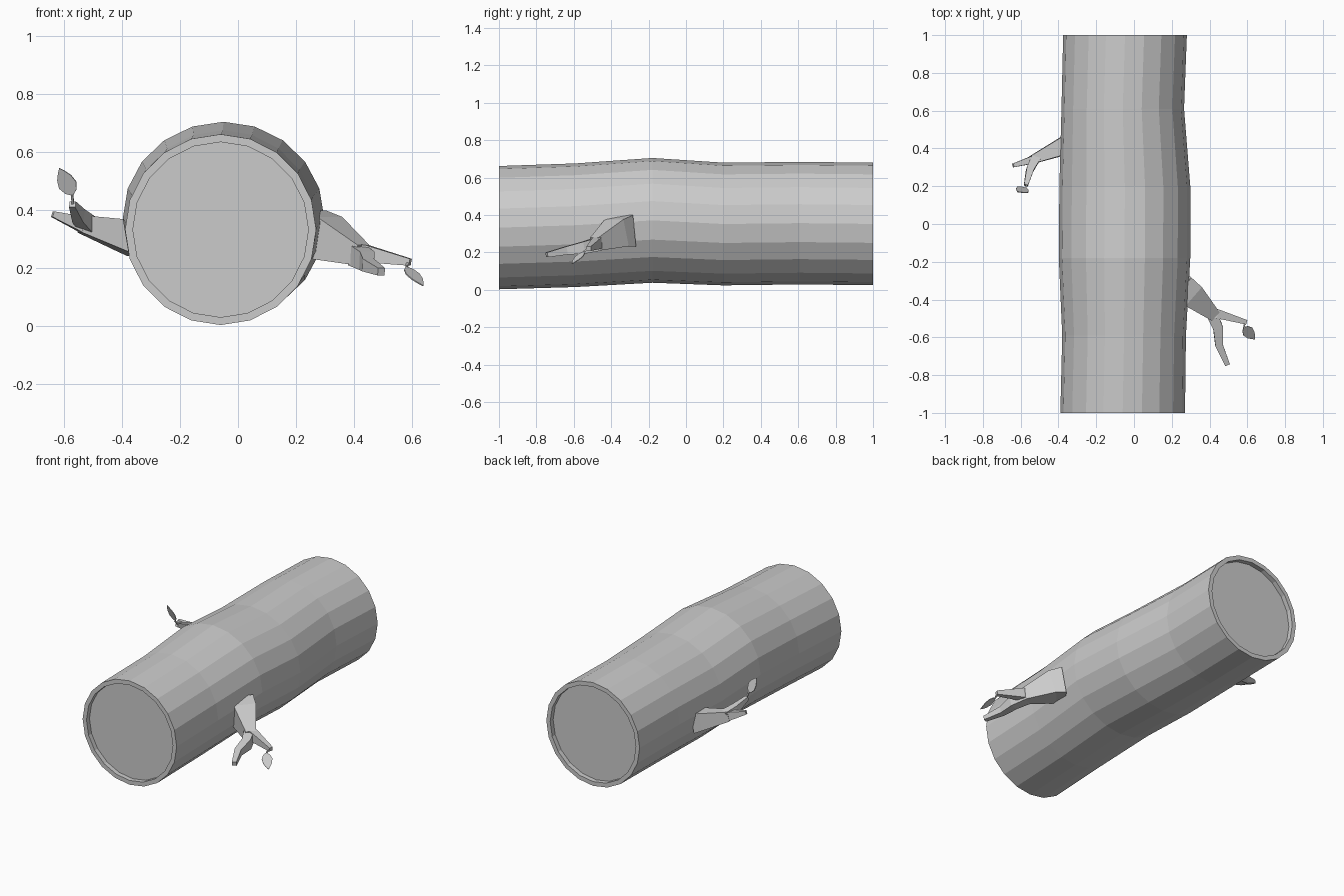
import bpy, math
from mathutils import Vector

if "Cube" in bpy.data.objects:
    bpy.data.objects.remove(bpy.data.objects["Cube"])

N = 20


def make(name, verts, faces):
    me = bpy.data.meshes.new(name)
    me.from_pydata([tuple(v) for v in verts], [], faces)
    me.update()
    ob = bpy.data.objects.new(name, me)
    bpy.context.collection.objects.link(ob)
    return ob


def loft(name, rings):
    """Skin a list of equal-length rings and cap both ends."""
    n = len(rings[0])
    verts = [v for r in rings for v in r]
    faces = [list(range(n))[::-1]]
    for i in range(len(rings) - 1):
        for j in range(n):
            k = (j + 1) % n
            faces.append([i*n + j, i*n + k, (i+1)*n + k, (i+1)*n + j])
    faces.append([(len(rings)-1)*n + j for j in range(n)])
    return make(name, verts, faces)


def log_ring(y, x0, x1, z0, z1, inset=0.0):
    cx, cz = (x0 + x1) / 2, (z0 + z1) / 2
    rx, rz = (x1 - x0) / 2 - inset, (z1 - z0) / 2 - inset
    return [Vector((cx + rx*math.sin(2*math.pi*j/N), y,
                    cz + rz*math.cos(2*math.pi*j/N))) for j in range(N)]


# Log: slightly wavy trunk with bark rim around recessed end faces
front = (-0.39, 0.27, 0.003, 0.662)
back = (-0.375, 0.28, 0.025, 0.68)
rings = [
    log_ring(-0.97, *front, inset=0.027),
    log_ring(-1.0, *front, inset=0.027),
    log_ring(-1.0, *front),
    log_ring(-0.59, -0.38, 0.275, 0.015, 0.676),
    log_ring(-0.18, -0.398, 0.298, 0.038, 0.705),
    log_ring(0.2, -0.395, 0.298, 0.024, 0.68),
    log_ring(0.61, -0.384, 0.265, 0.029, 0.684),
    log_ring(1.0, *back),
    log_ring(1.0, *back, inset=0.027),
    log_ring(0.97, *back, inset=0.027),
]
loft("log", rings)


def limb(name, sections):
    """Four-sided tapering limb; sections are (centre, half width, half height)."""
    pts = [Vector(s[0]) for s in sections]
    out = []
    for i, (c, w, h) in enumerate(sections):
        d = (pts[min(i+1, len(pts)-1)] - pts[max(i-1, 0)]).normalized()
        side = d.cross(Vector((0, 0, 1))).normalized()
        up = side.cross(d)
        out.append([pts[i] + side*w*a + up*h*b
                    for a, b in ((-1, -1), (1, -1), (1, 1), (-1, 1))])
    return loft(name, out)


def leaf(name, base, tip, wdir, width):
    """Thin pointed oval leaf."""
    base, tip, wdir = Vector(base), Vector(tip), Vector(wdir).normalized()
    axis = tip - base
    wdir = (wdir - axis * wdir.dot(axis) / axis.length_squared).normalized()
    nrm = axis.cross(wdir).normalized() * 0.002
    prof = [(0, 0), (.15, .65), (.38, 1), (.65, .8), (.87, .35), (1, 0)]
    outline = prof + [(t, -w) for t, w in prof[-2:0:-1]]
    pts = [base + axis*t + wdir*w*width/2 for t, w in outline]
    return loft(name, [[p - nrm for p in pts], [p + nrm for p in pts]])


# Right branch
limb("right_branch", [((0.25, -0.33, 0.315), 0.07, 0.085),
                      ((0.30, -0.37, 0.305), 0.066, 0.075),
                      ((0.425, -0.483, 0.245), 0.03, 0.036)])
limb("right_twig_outer", [((0.40, -0.47, 0.25), 0.025, 0.033),
                          ((0.44, -0.475, 0.25), 0.024, 0.03),
                          ((0.595, -0.52, 0.22), 0.012, 0.012)])
limb("right_twig_front", [((0.41, -0.47, 0.245), 0.03, 0.036),
                          ((0.445, -0.55, 0.225), 0.026, 0.032),
                          ((0.45, -0.64, 0.21), 0.02, 0.022),
                          ((0.495, -0.745, 0.187), 0.013, 0.013)])
limb("right_leaf_stem", [((0.588, -0.52, 0.22), 0.004, 0.004),
                         ((0.582, -0.547, 0.205), 0.004, 0.004)])
leaf("right_leaf", (0.58, -0.545, 0.205), (0.64, -0.61, 0.138),
     (0.75, 0.64, 0), 0.062)

# Left branch
limb("left_branch", [((-0.35, 0.425, 0.305), 0.05, 0.065),
                     ((-0.39, 0.405, 0.312), 0.045, 0.055),
                     ((-0.54, 0.34, 0.352), 0.022, 0.03)])
limb("left_twig_outer", [((-0.52, 0.345, 0.345), 0.022, 0.03),
                         ((-0.64, 0.31, 0.386), 0.01, 0.01)])
limb("left_twig_front", [((-0.52, 0.35, 0.35), 0.025, 0.03),
                         ((-0.55, 0.29, 0.38), 0.02, 0.024),
                         ((-0.572, 0.205, 0.42), 0.011, 0.011)])
limb("left_leaf_stem", [((-0.57, 0.21, 0.42), 0.004, 0.004),
                        ((-0.573, 0.187, 0.452), 0.004, 0.004)])
leaf("left_leaf", (-0.57, 0.19, 0.45), (-0.617, 0.17, 0.545),
     (0.8, -0.4, 0.3), 0.07)
